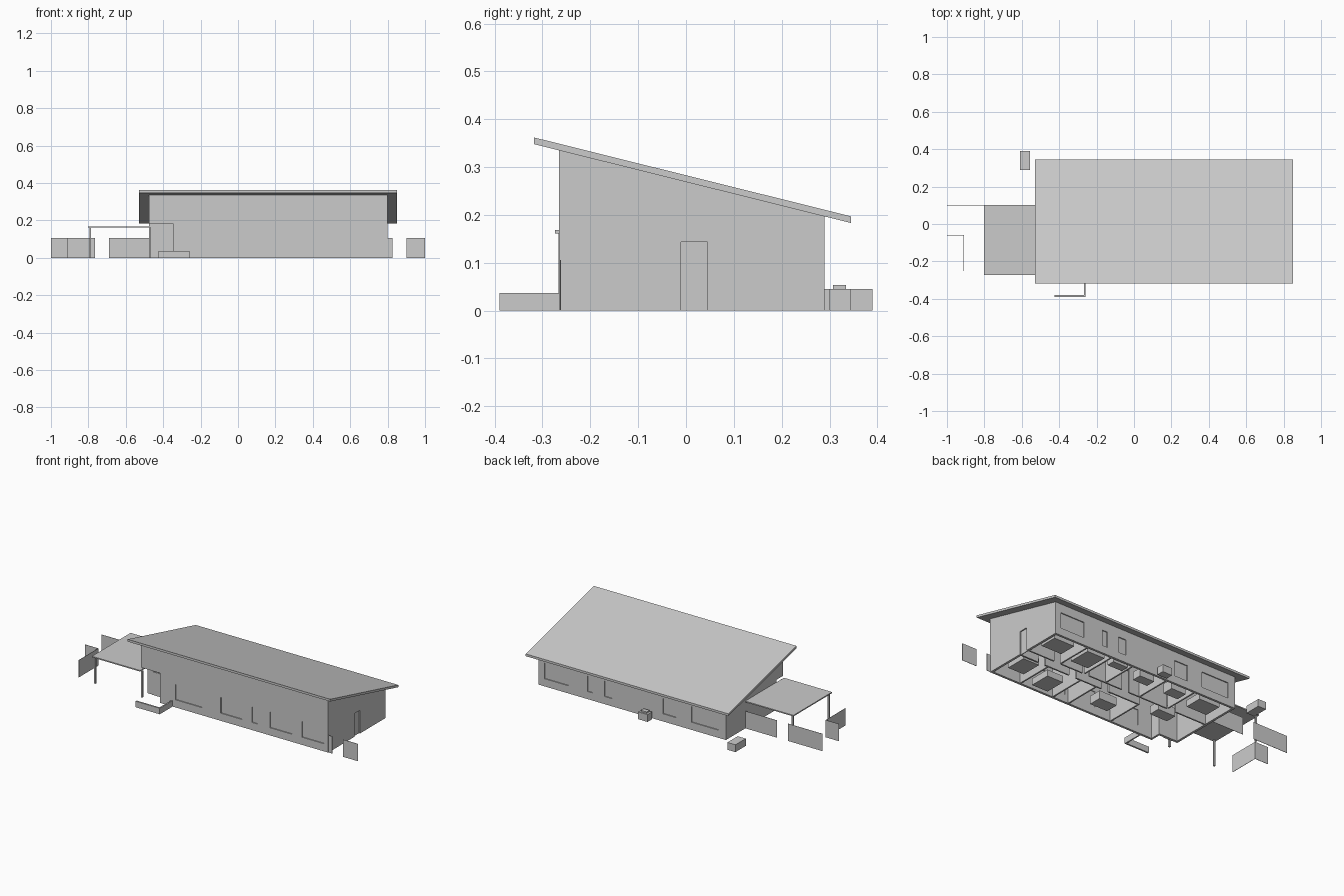
import bpy, bmesh

if "Cube" in bpy.data.objects:
    bpy.data.objects.remove(bpy.data.objects["Cube"])

X0, X1, Y0, Y1, T = -0.475, 0.80, -0.265, 0.29, 0.014


def finish(name, bm):
    bmesh.ops.recalc_face_normals(bm, faces=bm.faces)
    me = bpy.data.meshes.new(name)
    bm.to_mesh(me)
    bm.free()
    ob = bpy.data.objects.new(name, me)
    bpy.context.collection.objects.link(ob)
    return ob


def boxes(name, items):
    """One object of boxes, each (x0, x1, y0, y1, z0, z1)."""
    bm = bmesh.new()
    for a, b, c, d, e, f in items:
        vs = bmesh.ops.create_cube(bm, size=1)['verts']
        for v in vs:
            v.co = ((a + b) / 2 + v.co.x * (b - a),
                    (c + d) / 2 + v.co.y * (d - c),
                    (e + f) / 2 + v.co.z * (f - e))
    return finish(name, bm)


def prism(name, x0, x1, profile):
    """Extrude a (y, z) profile along x."""
    bm = bmesh.new()
    face = bm.faces.new([bm.verts.new((x0, y, z)) for y, z in profile])
    ext = bmesh.ops.extrude_face_region(bm, geom=[face])['geom']
    for v in ext:
        if isinstance(v, bmesh.types.BMVert):
            v.co.x = x1
    return finish(name, bm)


def cut(ob, cutter):
    m = ob.modifiers.new("cut", 'BOOLEAN')
    m.operation, m.solver, m.object = 'DIFFERENCE', 'EXACT', cutter
    bpy.context.view_layer.update()
    dg = bpy.context.evaluated_depsgraph_get()
    me = bpy.data.meshes.new_from_object(ob.evaluated_get(dg))
    ob.modifiers.clear()
    ob.data = me
    bpy.data.objects.remove(cutter)


def under(y):
    """Height of the roof underside."""
    return 0.348 - (y + 0.318) * 0.165 / 0.663


# Outer walls with window, door and porch openings
walls = prism("outer_walls", X0, X1,
              [(Y0, 0), (Y1, 0), (Y1, under(Y1)), (Y0, under(Y0))])
cut(walls, prism("inner_cutter", X0 + T, X1 - T,
                 [(Y0 + T, -0.1), (Y1 - T, -0.1), (Y1 - T, 0.6), (Y0 + T, 0.6)]))
front = [(-0.24, -0.06), (0.068, 0.212), (0.28, 0.32), (0.403, 0.553), (0.622, 0.772)]
back = [(0.597, 0.762), (0.433, 0.468), (0.30, 0.353), (-0.136, -0.045), (-0.425, -0.24)]
ZB, ZT = 0.047, 0.143
holes = [(a, b, Y0 - 0.02, Y0 + 0.03, ZB, ZT) for a, b in front]
holes += [(a, b, Y1 - 0.03, Y1 + 0.02, ZB, ZT) for a, b in back]
holes += [(X1 - 0.03, X1 + 0.02, -0.01, 0.045, -0.02, ZT),
          (X0 - 0.02, -0.347, Y0 - 0.02, -0.20, -0.02, 0.183)]
cut(walls, boxes("opening_cutter", holes))

# Recessed panes and doors
boxes("window_panes",
      [(a, b, Y0 + 0.006, Y0 + 0.010, ZB, ZT) for a, b in front] +
      [(a, b, Y1 - 0.010, Y1 - 0.006, ZB, ZT) for a, b in back])
boxes("side_door", [(X1 - 0.011, X1 - 0.007, -0.01, 0.045, 0, ZT)])
boxes("entry_door", [(-0.442, -0.375, -0.203, -0.198, 0, ZT)])

# Corner porch enclosure
boxes("porch_walls", [(X0 + 0.002, -0.347, -0.20, -0.186, 0, 0.183),
                      (-0.347, -0.335, Y0 + T, -0.186, 0, 0.183),
                      (X0 + T, -0.335, Y0 + T, -0.186, 0.183, 0.19)])

# Sloping roof slab
prism("main_roof", -0.53, 0.85,
      [(-0.318, 0.348), (0.345, 0.183), (0.345, 0.197), (-0.318, 0.362)])

# Room partitions
H, P = 0.18, 0.009
rooms = []
for a, b in [(X0 + T, -0.25), (-0.19, 0.08), (0.13, 0.36), (0.41, 0.56), (0.61, X1 - T)]:
    rooms.append((a, b, 0.045, 0.045 + P, 0, H))
for a, b in [(-0.05, 0.17), (0.22, 0.40), (0.45, 0.62), (0.67, X1 - T)]:
    rooms.append((a, b, -0.02, -0.02 + P, 0, H))
for x in (-0.2, 0.0, 0.24, 0.39, 0.56):
    rooms.append((x, x + P, 0.054, Y1 - T, 0, H))
for x in (-0.05, 0.25, 0.36, 0.59):
    rooms.append((x, x + P, Y0 + T, -0.02, 0, H))
boxes("room_partitions", rooms)

# Simple beds, tables and cabinets
boxes("furniture", [(x - w / 2, x + w / 2, y - d / 2, y + d / 2, 0, h)
                    for x, y, w, d, h in [
                        (0.70, 0.19, 0.14, 0.11, 0.04), (0.70, -0.10, 0.11, 0.13, 0.04),
                        (0.48, 0.18, 0.12, 0.14, 0.04), (0.48, -0.16, 0.11, 0.13, 0.04),
                        (0.31, 0.23, 0.10, 0.05, 0.05), (0.10, -0.14, 0.12, 0.08, 0.05),
                        (0.10, 0.20, 0.10, 0.06, 0.05), (-0.12, 0.20, 0.10, 0.07, 0.06),
                        (-0.22, -0.02, 0.12, 0.07, 0.05), (-0.33, 0.19, 0.14, 0.11, 0.04)]])

# Carport roof and posts
boxes("carport_roof", [(-0.803, X0, -0.274, 0.102, 0.161, 0.168)])
r = 0.005
boxes("carport_posts", [(x - r, x + r, y - r, y + r, 0, 0.162)
                        for x, y in [(-0.79, -0.262), (-0.47, -0.26), (-0.79, 0.088)]])

# Thin fence panels
F, FH = 0.001, 0.106
boxes("fence_panels",
      [(a, b, y - F, y + F, 0, FH) for a, b, y in [
          (-1.0, -0.765, 0.10), (-0.69, X0, 0.10), (-1.0, -0.91, -0.06),
          (X1, 0.826, -0.262), (0.90, 1.0, -0.262)]] +
      [(-0.91 - F, -0.91 + F, -0.25, -0.06, 0, FH)])

# Low garden wall at the front
boxes("garden_wall", [(-0.424, -0.26, -0.39, -0.38, 0, 0.037),
                      (-0.268, -0.26, -0.38, Y0, 0, 0.037)])

# Service boxes at the back
boxes("storage_box", [(-0.61, -0.555, 0.29, 0.39, 0, 0.045)])
boxes("utility_box", [(0.02, 0.085, 0.30, 0.345, 0, 0.045),
                      (0.033, 0.072, 0.307, 0.335, 0.045, 0.054)])
